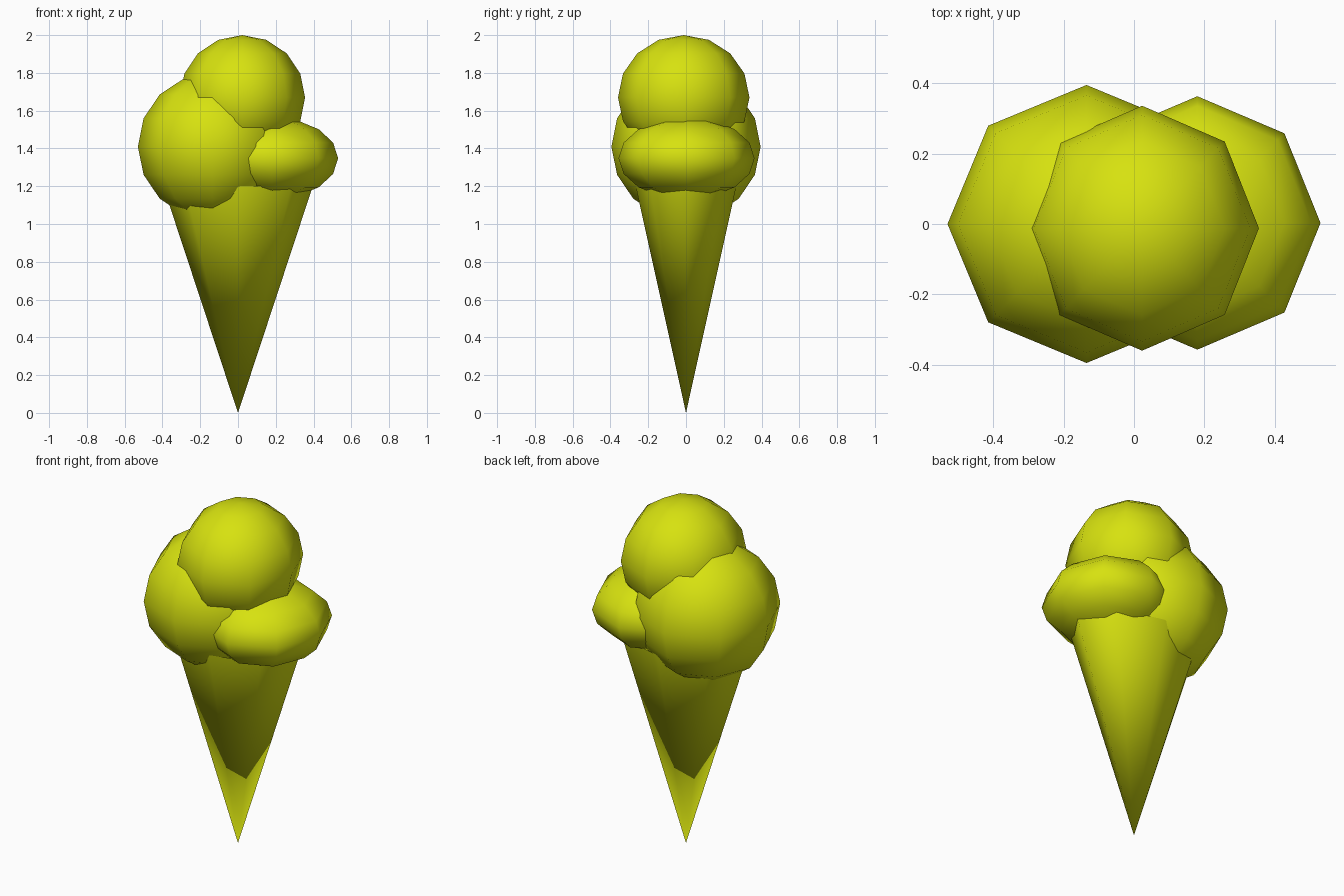
import bpy

# Remove the default object
cube = bpy.data.objects.get("Cube")
if cube:
    bpy.data.objects.remove(cube, do_unlink=True)

# Single flat colour
lime = bpy.data.materials.new("lime_yellow")
lime.use_nodes = True
colour = (0.68, 0.76, 0.005, 1)
lime.diffuse_color = colour
lime.node_tree.nodes["Principled BSDF"].inputs["Base Color"].default_value = colour


def finish(name, scale):
    """Name, scale, smooth and colour the newly added part."""
    part = bpy.context.object
    part.name = name
    part.scale = scale
    bpy.ops.object.transform_apply(location=False, rotation=False, scale=True)
    bpy.ops.object.shade_smooth()
    part.data.materials.append(lime)


# Eight-sided scoops: name, centre, radii
scoops = [
    ("top_scoop", (0.023, -0.012, 1.67), (0.332, 0.348, 0.33)),
    ("large_right_scoop", (-0.135, 0, 1.41), (0.395, 0.395, 0.39)),
    ("small_left_scoop", (0.18, 0.003, 1.348), (0.35, 0.36, 0.217)),
]
for name, centre, radii in scoops:
    bpy.ops.mesh.primitive_uv_sphere_add(segments=8, ring_count=8, radius=1, location=centre)
    finish(name, radii)

# Flattened wafer cone, point down, rim tucked under the scoops
height = 1.2
bpy.ops.mesh.primitive_cone_add(vertices=8, radius1=0, radius2=1, depth=height,
                                end_fill_type='NOTHING', location=(0, 0, height / 2))
finish("cone", (0.33 * height, 0.222 * height, 1))
